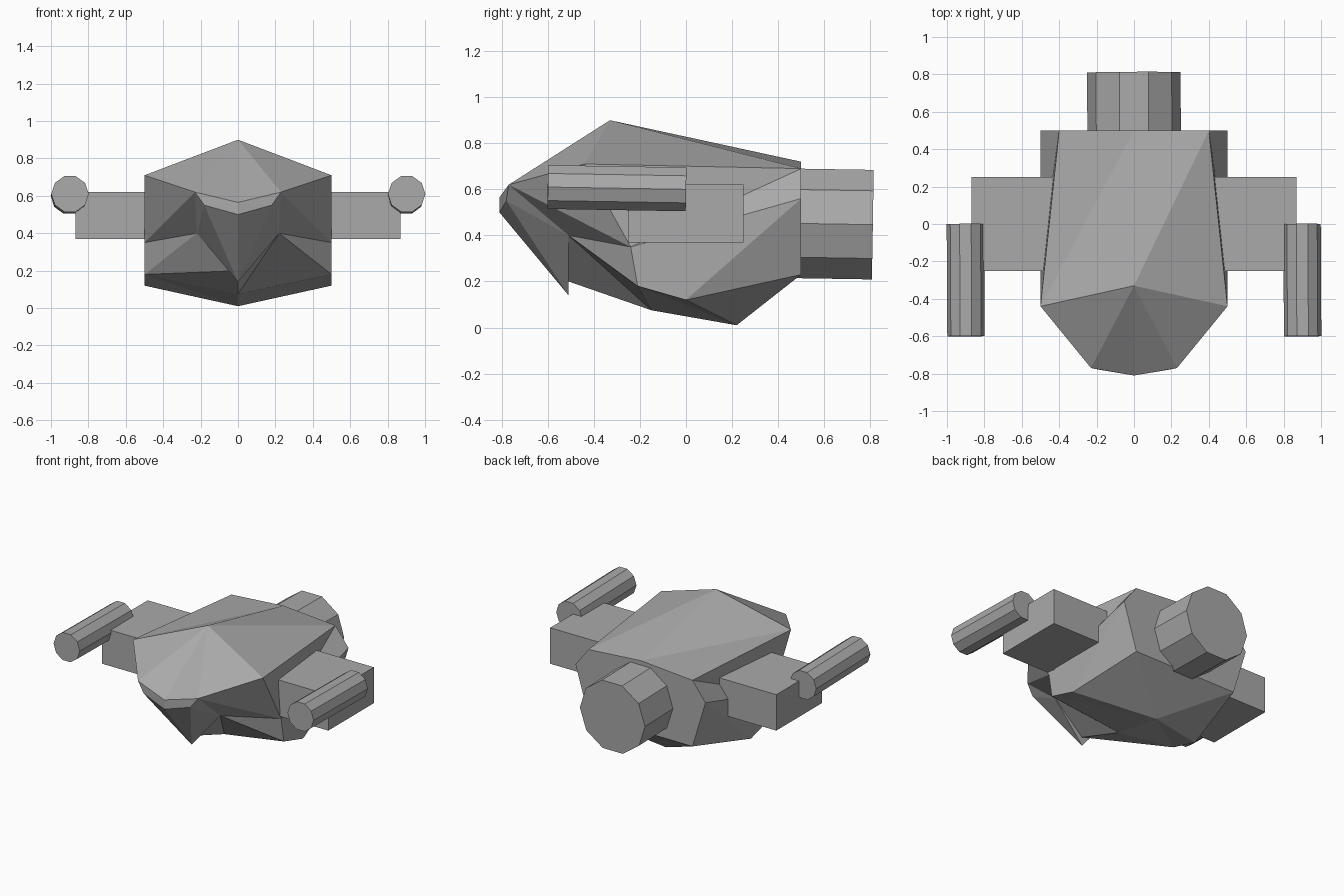
import bpy, bmesh
from math import pi, radians
from mathutils import Matrix

cube = bpy.data.objects.get("Cube")
if cube:
    bpy.data.objects.remove(cube, do_unlink=True)

# Single flat grey
grey = bpy.data.materials.new("hull_grey")
grey.use_nodes = True
colour = (0.4, 0.4, 0.4, 1)
grey.diffuse_color = colour
grey.node_tree.nodes["Principled BSDF"].inputs["Base Color"].default_value = colour


def finish(name, bm):
    bmesh.ops.recalc_face_normals(bm, faces=bm.faces)
    mesh = bpy.data.meshes.new(name)
    bm.to_mesh(mesh)
    bm.free()
    mesh.materials.append(grey)
    obj = bpy.data.objects.new(name, mesh)
    bpy.context.collection.objects.link(obj)


# Faceted hull: named corners of the left half
corners = {
    "peak": (0, -0.33, 0.9), "shoulder": (0.5, -0.44, 0.71),
    "tail_mid": (0, 0.5, 0.72), "tail_top": (0.4, 0.5, 0.69),
    "tail_side": (0.5, 0.5, 0.56), "tail_low": (0.4, 0.5, 0.23),
    "nose_top": (0, -0.81, 0.565), "nose_low": (0, -0.81, 0.5),
    "brow": (0.23, -0.77, 0.62), "lip": (0.18, -0.78, 0.55),
    "chin": (0, -0.51, 0.14), "jaw": (0.22, -0.51, 0.4),
    "throat": (0, -0.51, 0.2), "cheek": (0.5, -0.24, 0.35),
    "belly_front": (0.5, -0.21, 0.18), "belly_side": (0.5, 0, 0.12),
    "keel_front": (0, -0.15, 0.075), "keel": (0, 0.22, 0.01),
}
shared = [
    "peak shoulder brow", "peak brow nose_top",
    "nose_top brow lip", "nose_top lip nose_low",
    "nose_low lip chin", "lip jaw chin", "brow cheek jaw", "brow jaw lip",
    "brow shoulder cheek", "shoulder tail_top cheek",
    "tail_top tail_side cheek", "cheek tail_side belly_side",
    "cheek belly_side belly_front", "cheek belly_front jaw",
    "chin jaw throat", "tail_side tail_low belly_side",
    "belly_side tail_low keel", "belly_front belly_side keel",
    "belly_front keel keel_front",
]
# The roof and throat panels fold differently on each side
left_only = ["peak tail_mid tail_top", "peak tail_top shoulder",
             "jaw belly_front keel_front", "jaw keel_front throat"]
right_only = ["peak tail_mid shoulder", "tail_mid tail_top shoulder",
              "jaw belly_front throat", "belly_front keel_front throat"]

bm = bmesh.new()
sides = {}
for s in (1, -1):
    sides[s] = {}
    for key, (x, y, z) in corners.items():
        if x == 0 and s == -1:
            sides[s][key] = sides[1][key]
        else:
            sides[s][key] = bm.verts.new((s * x, y, z))
for s, extra in ((1, left_only), (-1, right_only)):
    for face in shared + extra:
        bm.faces.new([sides[s][k] for k in face.split()])
# Flat tail and keel panels across the middle
L, R = sides[1], sides[-1]
bm.faces.new([L["tail_mid"], L["tail_top"], L["tail_side"], L["tail_low"],
              R["tail_low"], R["tail_side"], R["tail_top"]])
bm.faces.new([L["tail_low"], R["tail_low"], L["keel"]])
finish("hull", bm)


def tube(name, x, y, z, radius, length, tilt):
    """Ten-sided cylinder lying along y with a flat side on top."""
    bm = bmesh.new()
    matrix = (Matrix.Translation((x, y, z)) @ Matrix.Rotation(radians(tilt), 4, "X")
              @ Matrix.Rotation(pi / 2, 4, "X"))
    bmesh.ops.create_cone(bm, cap_ends=True, segments=10, radius1=radius,
                          radius2=radius, depth=length, matrix=matrix)
    # Turn the ring so that corners point sideways
    top = max(v.co.z for v in bm.verts)
    if top > z + radius * 0.98:
        bmesh.ops.rotate(bm, verts=bm.verts, cent=(x, y, z),
                         matrix=Matrix.Rotation(pi / 10, 3, "Y"))
    finish(name, bm)


# Engine at the tail
tube("engine", 0, 0.61, 0.45, 0.25, 0.4, -1)

# Side pods and guns
for s, side in ((1, "left"), (-1, "right")):
    bm = bmesh.new()
    bmesh.ops.create_cube(bm, size=1, matrix=Matrix.Translation((s * 0.62, 0, 0.495))
                          @ Matrix.Diagonal((0.5, 0.5, 0.25, 1)))
    finish(side + "_pod", bm)
    tube(side + "_gun", s * 0.9, -0.3, 0.605, 0.1, 0.6, -1)
